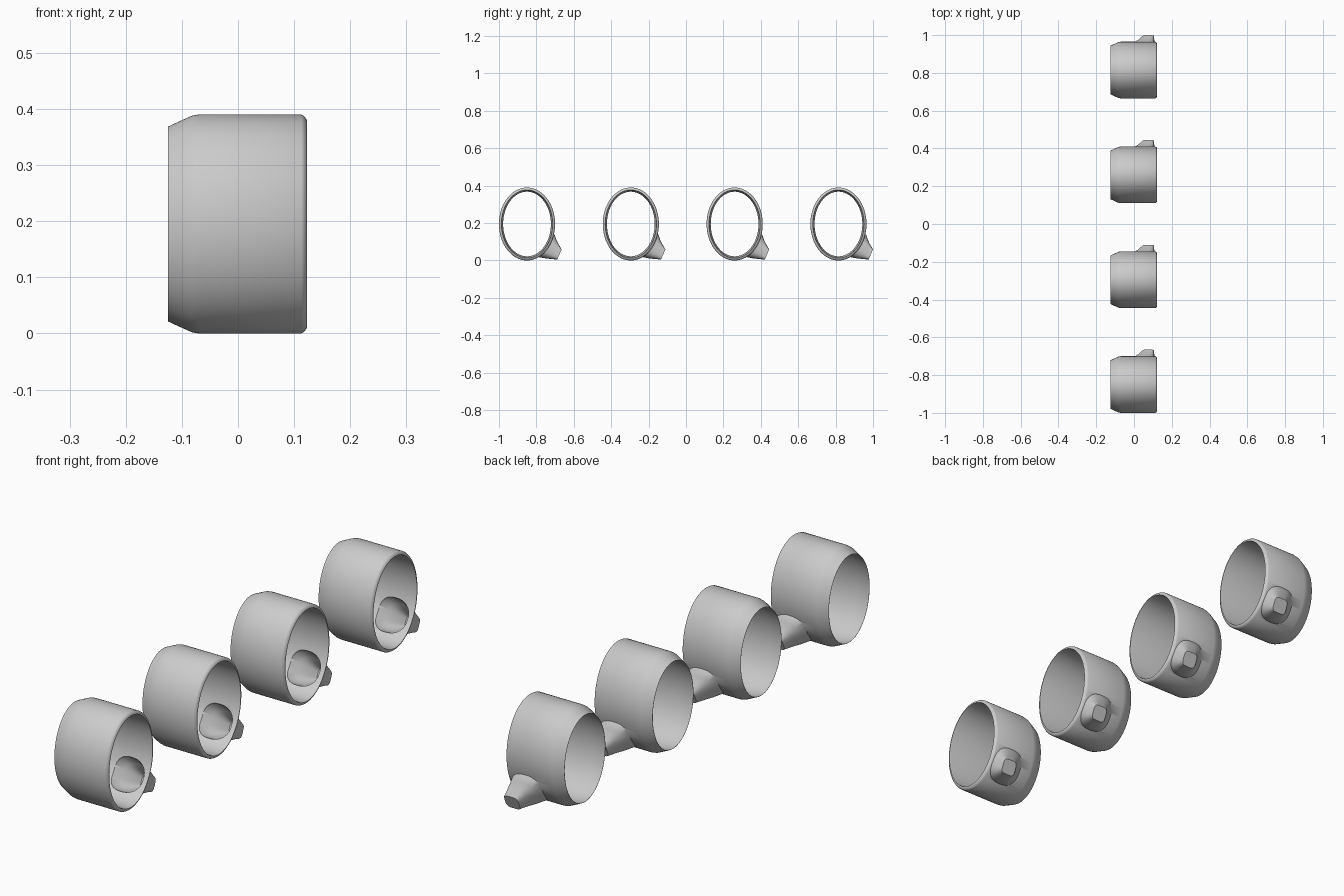
import bpy, bmesh, math
from mathutils import Vector

if "Cube" in bpy.data.objects:
    bpy.data.objects.remove(bpy.data.objects["Cube"])

RY, RZ = 0.15, 0.195      # outer half-width and half-height of a cup


def loft(name, rings):
    """Closed solid from a list of matching point loops."""
    bm = bmesh.new()
    loops = [[bm.verts.new(p) for p in ring] for ring in rings]
    n = len(loops[0])
    for a, b in zip(loops, loops[1:]):
        for i in range(n):
            j = (i + 1) % n
            bm.faces.new((a[i], a[j], b[j], b[i]))
    bm.faces.new(loops[0][::-1])
    bm.faces.new(loops[-1])
    bmesh.ops.recalc_face_normals(bm, faces=bm.faces)
    me = bpy.data.meshes.new(name)
    bm.to_mesh(me)
    bm.free()
    ob = bpy.data.objects.new(name, me)
    bpy.context.collection.objects.link(ob)
    return ob


def oval(x, inset, n=96):
    return [(x, (RY - inset) * math.cos(2 * math.pi * i / n),
             (RZ - inset) * math.sin(2 * math.pi * i / n)) for i in range(n)]


def spout_ring(p1, p2, x1, x2, shrink, shift, power, n=40):
    """Rounded-box section between two yz points and two x limits."""
    a, b = Vector((0, *p1)), Vector((0, *p2))
    centre = (a + b) / 2 + Vector(((x1 + x2) / 2, 0, 0)) - shift
    half = (a - b) / 2
    pts = []
    for i in range(n):
        t = 2 * math.pi * i / n
        c, s = math.cos(t), math.sin(t)
        u = math.copysign(abs(c) ** (2 / power), c)
        v = math.copysign(abs(s) ** (2 / power), s)
        pts.append(centre + half * u * (1 - shrink / half.length)
                   + Vector(((x2 - x1) / 2 - shrink, 0, 0)) * v)
    return pts


# spout sections, from inside the cup out to the flat tip
SECTIONS = [((0.115, -0.030), (0.020, -0.150), -0.055, 0.112, 2.4),
            ((0.148, -0.058), (0.068, -0.178), -0.035, 0.112, 2.4),
            ((0.156, -0.082), (0.100, -0.184), -0.008, 0.110, 2.6),
            ((0.167, -0.105), (0.128, -0.187), 0.018, 0.108, 3.0),
            ((0.178, -0.124), (0.150, -0.189), 0.034, 0.107, 3.4),
            ((0.185, -0.136), (0.161, -0.191), 0.044, 0.107, 4.0)]


def spout(name, shrink, back):
    shift = Vector((0, 0.91, -0.41)) * back
    return loft(name, [spout_ring(a, b, x1, x2, shrink, shift, pw)
                       for a, b, x1, x2, pw in SECTIONS])


# outer body, hollow inside, and the same pair for the spout
cup = loft("cup", [oval(x, t) for x, t in (
    (-0.125, 0.0215), (-0.1, 0.010), (-0.082, 0.002), (-0.07, 0),
    (0.113, 0), (0.118, 0.003), (0.121, 0.007), (0.123, 0.011))])
hollow = loft("hollow_cutter", [oval(x, t) for x, t in (
    (-0.127, 0.0225), (-0.07, 0.0155), (0.118, 0.0145), (0.125, 0.0125))])
outer = spout("spout_helper", 0, 0)
pocket = spout("pocket_cutter", 0.008, 0.007)

for helper, op in ((outer, 'UNION'), (hollow, 'DIFFERENCE'), (pocket, 'DIFFERENCE')):
    m = cup.modifiers.new(op.title(), 'BOOLEAN')
    m.operation, m.object, m.solver = op, helper, 'EXACT'
    helper.hide_render = True

# bake the booleans, then drop the helpers
bpy.context.view_layer.update()
baked = bpy.data.meshes.new_from_object(
    cup.evaluated_get(bpy.context.evaluated_depsgraph_get()))
cup.modifiers.clear()
cup.data = baked
for helper in (outer, hollow, pocket):
    bpy.data.objects.remove(helper)

bpy.ops.object.select_all(action='DESELECT')
cup.select_set(True)
bpy.context.view_layer.objects.active = cup
bpy.ops.object.shade_smooth_by_angle(angle=math.radians(40))

# row of four identical cups
for i in range(4):
    ob = cup if i == 0 else cup.copy()
    if i:
        bpy.context.collection.objects.link(ob)
    ob.name = f"cup_{i + 1}"
    ob.location = (0, -0.85 + 0.555 * i, RZ)
